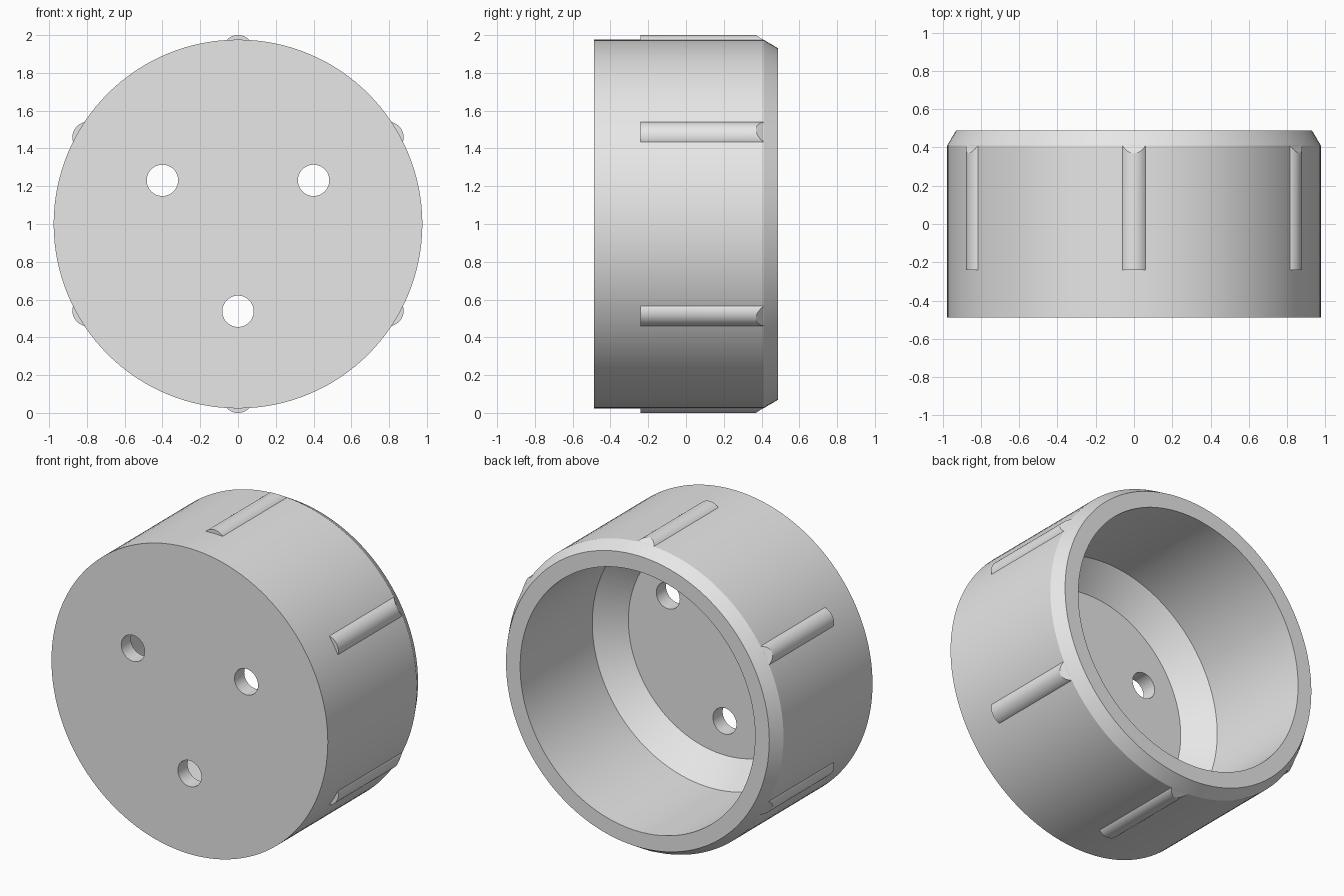
import bpy, bmesh, math
from mathutils import Matrix, Vector

if "Cube" in bpy.data.objects:
    bpy.data.objects.remove(bpy.data.objects["Cube"])

CZ = 1.0              # height of the cup axis
R = 0.976             # outer radius
HALF = 0.488          # half depth along y
CHAMFER_Y = 0.41      # where the rim bevel starts
SLOPE = (R - 0.93) / (HALF - CHAMFER_Y)

grey = bpy.data.materials.new("light_grey")
grey.diffuse_color = (0.8, 0.8, 0.8, 1)
grey.use_nodes = True
grey.node_tree.nodes["Principled BSDF"].inputs["Base Color"].default_value = grey.diffuse_color


def make_object(name, bm):
    bmesh.ops.recalc_face_normals(bm, faces=bm.faces)
    mesh = bpy.data.meshes.new(name)
    bm.to_mesh(mesh)
    bm.free()
    mesh.materials.append(grey)
    obj = bpy.data.objects.new(name, mesh)
    bpy.context.collection.objects.link(obj)
    return obj


def activate(obj):
    bpy.ops.object.select_all(action='DESELECT')
    obj.select_set(True)
    bpy.context.view_layer.objects.active = obj


def smooth(obj):
    activate(obj)
    bpy.ops.object.shade_smooth_by_angle(angle=math.radians(25))


# Cup shell: closed (radius, y) profile turned around the y axis
profile = [(0, -HALF), (R, -HALF), (R, CHAMFER_Y), (0.93, HALF),
           (0.83, HALF), (0.83, -0.24), (0.68, -0.39), (0, -0.39)]
bm = bmesh.new()
verts = [bm.verts.new((0, y, CZ + r)) for r, y in profile]
edges = [bm.edges.new(pair) for pair in zip(verts, verts[1:])]
bmesh.ops.spin(bm, geom=verts + edges, cent=(0, 0, CZ), axis=(0, 1, 0),
               angle=math.tau, steps=128, use_merge=True)
bmesh.ops.remove_doubles(bm, verts=bm.verts, dist=1e-4)
cup = make_object("cup_shell", bm)

# Three screw holes through the floor
bm = bmesh.new()
for deg in (30, 150, 270):
    a = math.radians(deg)
    place = (Matrix.Translation((0.462 * math.cos(a), -0.44, CZ + 0.462 * math.sin(a)))
             @ Matrix.Rotation(math.pi / 2, 4, 'X'))
    bmesh.ops.create_cone(bm, cap_ends=True, segments=48, radius1=0.083,
                          radius2=0.083, depth=0.3, matrix=place)
cutter = make_object("hole_cutter", bm)
cutter.hide_render = True

cut = cup.modifiers.new("screw_holes", 'BOOLEAN')
cut.operation = 'DIFFERENCE'
cut.solver = 'EXACT'
cut.object = cutter
activate(cup)
bpy.ops.object.modifier_apply(modifier=cut.name)
bpy.data.objects.remove(cutter, do_unlink=True)
smooth(cup)

# Six rounded grip ribs, their rear ends following the rim bevel
RIB_R, RIB_C = 0.082, 0.918
for i in range(6):
    turn = Matrix.Rotation(math.radians(60 * i), 3, 'Y')
    bm = bmesh.new()
    front, rear = [], []
    for k in range(25):
        t = math.radians(-70 + 140 * k / 24)
        x, z = RIB_R * math.sin(t), RIB_C + RIB_R * math.cos(t)
        end = min(CHAMFER_Y, CHAMFER_Y - (math.hypot(x, z) - R) / SLOPE)
        for ring, y in ((front, -0.24), (rear, end)):
            ring.append(bm.verts.new(turn @ Vector((x, y, z)) + Vector((0, 0, CZ))))
    for k in range(24):
        bm.faces.new((front[k], front[k + 1], rear[k + 1], rear[k]))
    bm.faces.new((front[0], front[-1], rear[-1], rear[0]))
    bm.faces.new(front)
    # Rear end as strips, since it follows the cone
    for k in range(12):
        ring = [rear[k], rear[k + 1], rear[23 - k], rear[24 - k]]
        bm.faces.new(list(dict.fromkeys(ring)))
    smooth(make_object(f"grip_rib_{i + 1}", bm))
